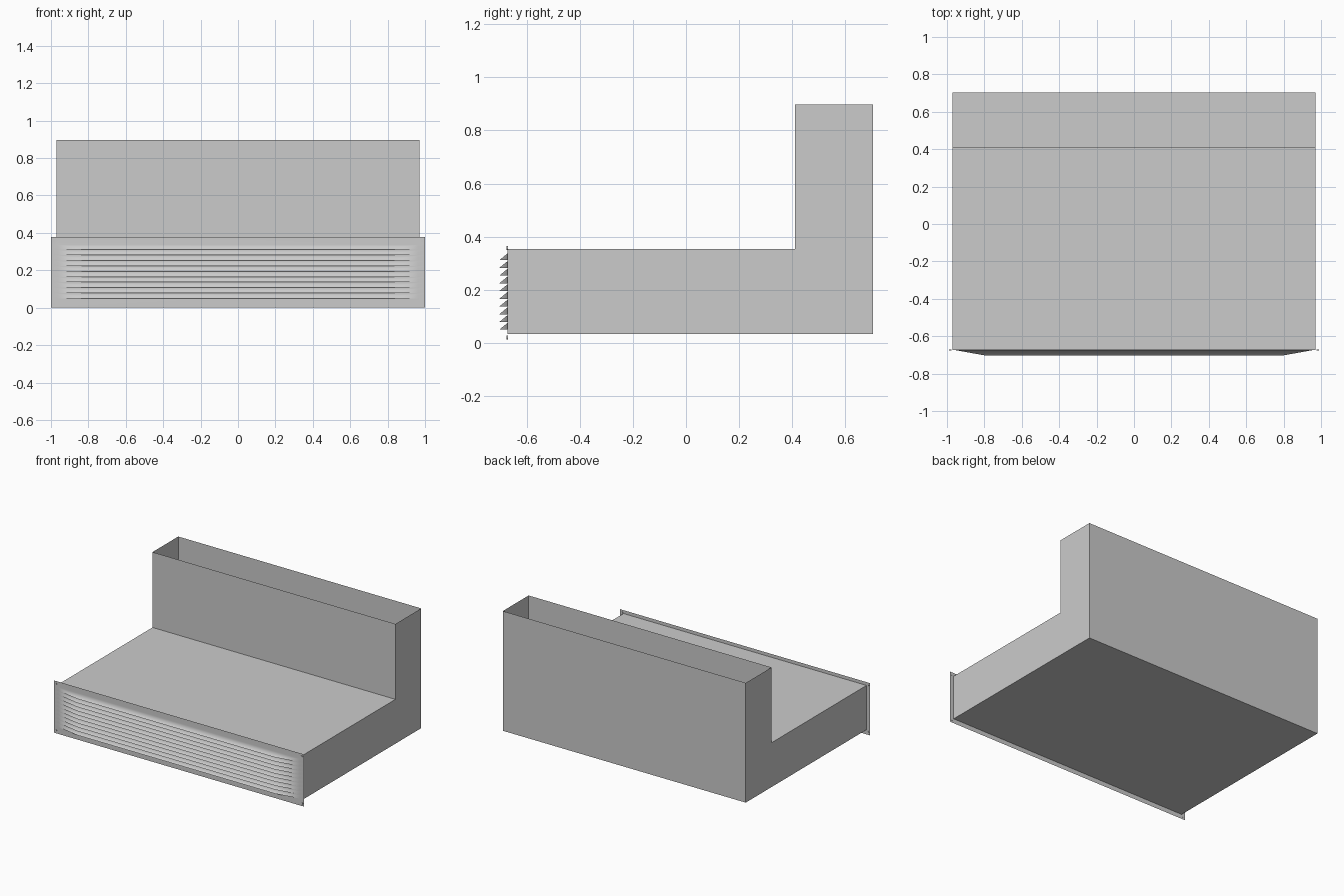
import bpy, bmesh
from mathutils import Matrix

if "Cube" in bpy.data.objects:
    bpy.data.objects.remove(bpy.data.objects["Cube"])

PLATE_Y, TIP_Y = -0.673, -0.704      # grille sheet and louvre tips
PLATE_TOP = 0.377
DUCT_X, BACK_Y = 0.97, 0.704
SLOT_X, TIP_X = 0.963, 0.79          # louvre half widths at base and tip
COUNT, FIRST_Z, PITCH, LOUVRE_H = 10, 0.049, 0.0291, 0.0255


def finish(bm, name, smooth=False):
    bmesh.ops.remove_doubles(bm, verts=bm.verts[:], dist=1e-5)
    me = bpy.data.meshes.new(name)
    bm.to_mesh(me)
    bm.free()
    for p in me.polygons:
        p.use_smooth = smooth
    ob = bpy.data.objects.new(name, me)
    bpy.context.collection.objects.link(ob)
    return ob


def face(bm, *pts):
    bm.faces.new([bm.verts.new(p) for p in pts])


# L-shaped sheet duct, open at the top and behind the grille
bm = bmesh.new()
low, step, top, riser_y = 0.033, 0.353, 0.897, 0.41
profile = [(riser_y, top), (riser_y, step), (PLATE_Y, step),
           (PLATE_Y, low), (BACK_Y, low), (BACK_Y, top)]
for i, (a, b) in enumerate(zip(profile, profile[1:])):
    if i != 2:                        # leave the front mouth open
        face(bm, (-DUCT_X, *a), (DUCT_X, *a), (DUCT_X, *b), (-DUCT_X, *b))
for x in (-DUCT_X, DUCT_X):
    face(bm, *[(x, *p) for p in profile])
bmesh.ops.remove_doubles(bm, verts=bm.verts[:], dist=1e-5)
bmesh.ops.recalc_face_normals(bm, faces=bm.faces[:])
finish(bm, "duct")

# Grille sheet with pressed louvres, each open underneath
bm = bmesh.new()
levels = [0.0]
for i in range(COUNT):
    z = FIRST_Z + i * PITCH
    levels += [z, z + LOUVRE_H]
levels.append(PLATE_TOP)


def strip(x0, x1, z0, z1):
    face(bm, (x0, PLATE_Y, z0), (x1, PLATE_Y, z0), (x1, PLATE_Y, z1), (x0, PLATE_Y, z1))


for i, (z0, z1) in enumerate(zip(levels, levels[1:])):
    strip(-1, -SLOT_X, z0, z1)
    strip(SLOT_X, 1, z0, z1)
    if i % 2 == 0:                    # flat band between louvres
        strip(-SLOT_X, SLOT_X, z0, z1)
        continue
    tl, tr = (-TIP_X, TIP_Y, z0), (TIP_X, TIP_Y, z0)
    bl, br = (-SLOT_X, PLATE_Y, z0), (SLOT_X, PLATE_Y, z0)
    ul, ur = (-SLOT_X, PLATE_Y, z1), (SLOT_X, PLATE_Y, z1)
    face(bm, tl, tr, ur, ul)
    face(bm, bl, tl, ul)
    face(bm, tr, br, ur)
finish(bm, "louvre_grille", smooth=True)

# Corner screw heads
bm = bmesh.new()
for x in (-0.982, 0.982):
    for z in (0.02, PLATE_TOP - 0.02):
        bmesh.ops.create_cone(
            bm, cap_ends=True, segments=12, radius1=0.007, radius2=0.007, depth=0.006,
            matrix=Matrix.Translation((x, PLATE_Y - 0.001, z)) @ Matrix.Rotation(1.5707963, 4, 'X'))
finish(bm, "corner_screws")
